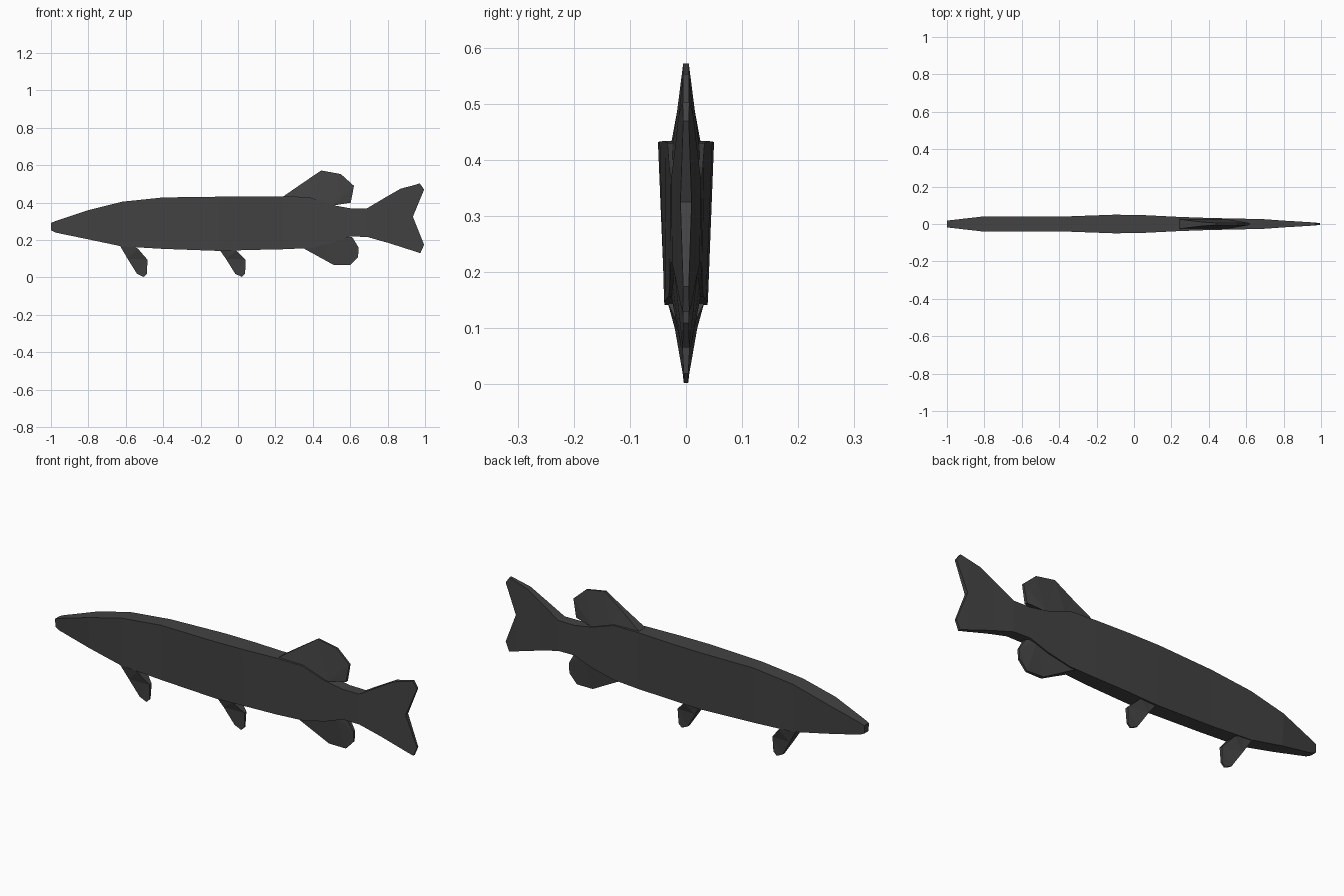
import bpy, bmesh

skin = bpy.data.materials.new("dark grey")
skin.diffuse_color = (0.055, 0.055, 0.055, 1)


def finish(name, bm):
    bmesh.ops.remove_doubles(bm, verts=bm.verts, dist=0.0001)
    bmesh.ops.triangulate(bm, faces=[f for f in bm.faces if len(f.verts) > 4])
    bmesh.ops.recalc_face_normals(bm, faces=bm.faces)
    mesh = bpy.data.meshes.new(name)
    bm.to_mesh(mesh)
    bm.free()
    mesh.materials.append(skin)
    bpy.context.collection.objects.link(bpy.data.objects.new(name, mesh))


def loft(bm, stations):
    """Four-sided rings (x, top z, bottom z, top half width, bottom half width)."""
    rings = []
    for x, zt, zb, wt, wb in stations:
        rings.append([bm.verts.new(p) for p in
                      ((x, -wt, zt), (x, wt, zt), (x, wb, zb), (x, -wb, zb))])
    for a, b in zip(rings, rings[1:]):
        for i in range(4):
            j = (i + 1) % 4
            bm.faces.new((a[i], a[j], b[j], b[i]))
    bm.faces.new(rings[0])
    bm.faces.new(rings[-1])


def fin(name, outline, dx=0.0):
    """Slab from an outline of (x, z, half thickness)."""
    bm = bmesh.new()
    near = [bm.verts.new((x + dx, -t, z)) for x, z, t in outline]
    far = [bm.verts.new((x + dx, t, z)) for x, z, t in outline]
    bm.faces.new(near)
    bm.faces.new(far[::-1])
    for i in range(len(outline)):
        j = (i + 1) % len(outline)
        bm.faces.new((near[i], near[j], far[j], far[i]))
    finish(name, bm)


# Body, from the blunt snout to the tail root
bm = bmesh.new()
loft(bm, [
    (-1.00, 0.292, 0.252, 0.018, 0.016),
    (-0.975, 0.302, 0.240, 0.021, 0.019),
    (-0.80, 0.360, 0.204, 0.041, 0.033),
    (-0.62, 0.405, 0.166, 0.039, 0.037),
    (-0.40, 0.428, 0.153, 0.039, 0.036),
    (-0.10, 0.432, 0.142, 0.050, 0.038),
    (0.06, 0.433, 0.147, 0.047, 0.039),
    (0.24, 0.434, 0.151, 0.038, 0.036),
    (0.38, 0.430, 0.157, 0.033, 0.031),
    (0.50, 0.388, 0.183, 0.030, 0.029),
    (0.60, 0.370, 0.219, 0.028, 0.027),
    (0.69, 0.370, 0.217, 0.026, 0.025),
])
finish("body", bm)

# Tail fin, sharing the body's last ring and splitting into two lobes
bm = bmesh.new()
loft(bm, [
    (0.69, 0.370, 0.217, 0.026, 0.025),
    (0.80, 0.435, 0.186, 0.018, 0.018),
    (0.87, 0.475, 0.164, 0.014, 0.014),
    (0.935, 0.492, 0.143, 0.010, 0.010),
])
finish("tail_fin", bm)
fin("tail_upper_lobe", [(0.935, 0.325, 0.010), (0.995, 0.47, 0.005),
                        (0.972, 0.503, 0.006), (0.935, 0.492, 0.010)])
fin("tail_lower_lobe", [(0.935, 0.325, 0.010), (0.995, 0.175, 0.005),
                        (0.975, 0.130, 0.006), (0.935, 0.143, 0.010)])

# Dorsal fin
fin("dorsal_fin", [
    (0.24, 0.432, 0.026), (0.35, 0.508, 0.012), (0.445, 0.572, 0.005),
    (0.55, 0.553, 0.005), (0.62, 0.490, 0.005), (0.603, 0.400, 0.008),
    (0.51, 0.385, 0.023), (0.40, 0.400, 0.027)])

# Anal fin
fin("anal_fin", [
    (0.35, 0.156, 0.026), (0.51, 0.068, 0.009), (0.60, 0.066, 0.006),
    (0.642, 0.110, 0.005), (0.645, 0.160, 0.006), (0.612, 0.215, 0.012),
    (0.56, 0.222, 0.023), (0.45, 0.190, 0.026)])

# Paired-position belly fins
belly_fin = [
    (-0.63, 0.168, 0.034), (-0.59, 0.100, 0.020), (-0.54, 0.020, 0.006),
    (-0.505, 0.003, 0.004), (-0.487, 0.020, 0.004), (-0.484, 0.095, 0.008),
    (-0.535, 0.154, 0.032), (-0.58, 0.175, 0.034)]
fin("front_belly_fin", belly_fin)
fin("rear_belly_fin", [(x, z if z < 0.14 else z - 0.01, t) for x, z, t in belly_fin], 0.525)
